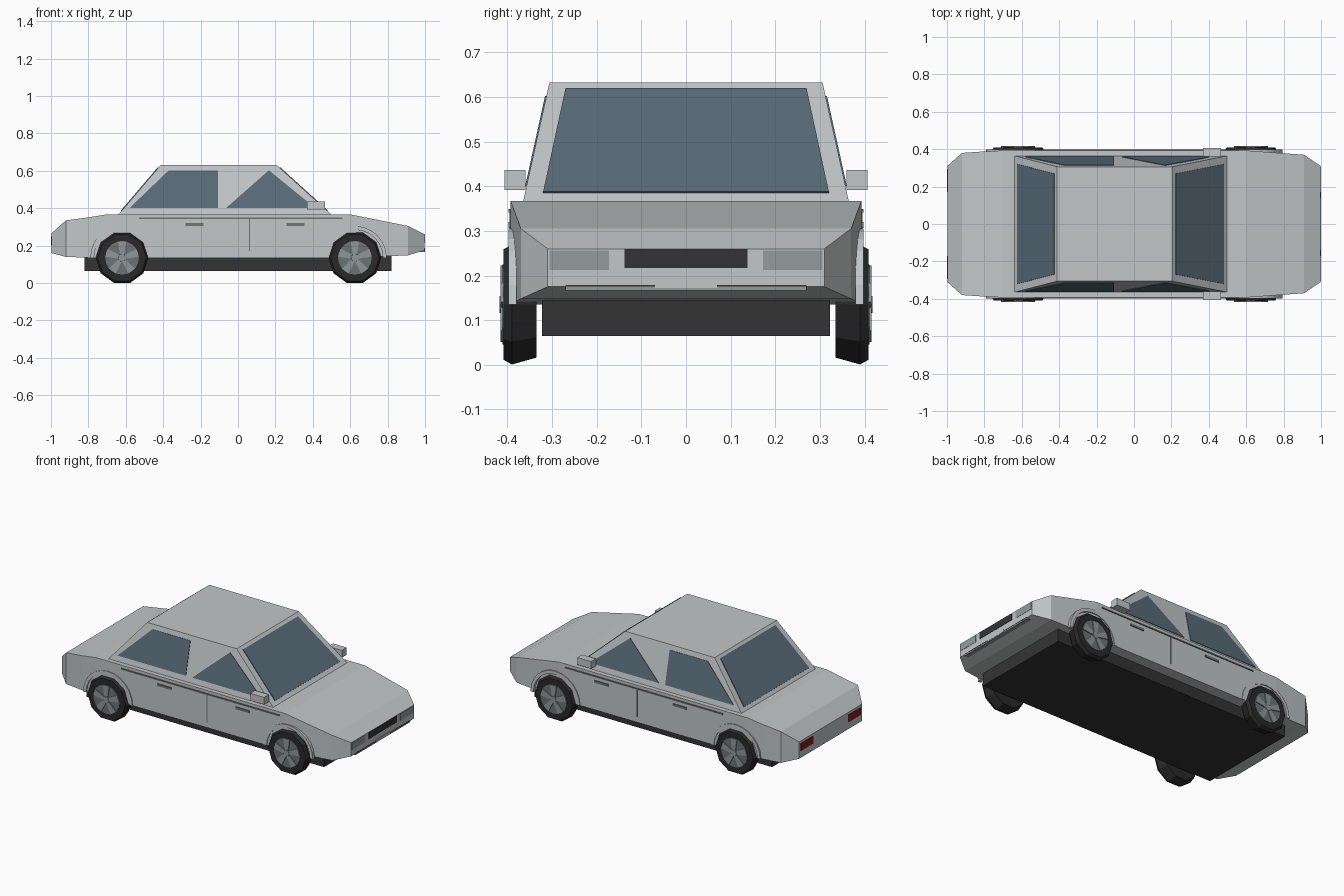
import bpy, bmesh, math
from mathutils import Vector

cube = bpy.data.objects.get("Cube")
if cube:
    bpy.data.objects.remove(cube, do_unlink=True)


def material(name, r, g, b):
    m = bpy.data.materials.new(name)
    m.use_nodes = True
    m.diffuse_color = (r, g, b, 1)
    m.node_tree.nodes["Principled BSDF"].inputs["Base Color"].default_value = (r, g, b, 1)
    return m


PAINT = material("silver paint", .54, .57, .57)
GLASS = material("blue grey glass", .10, .15, .19)
RUBBER = material("black rubber", .022, .022, .022)
DARK = material("dark plastic", .034, .034, .034)
RIM = material("rim grey", .15, .17, .17)
SPOKE = material("spoke grey", .28, .31, .31)
LAMP = material("headlight grey", .30, .33, .33)
TRIM = material("trim grey", .15, .18, .16)
RED = material("tail light red", .25, .012, .015)


def finish(name, bm, mat):
    bmesh.ops.recalc_face_normals(bm, faces=bm.faces)
    me = bpy.data.meshes.new(name)
    bm.to_mesh(me)
    bm.free()
    me.materials.append(mat)
    ob = bpy.data.objects.new(name, me)
    bpy.context.collection.objects.link(ob)
    return ob


def loft(name, rings, mat, closed=False):
    """Skin a list of equal rings of points; caps the ends unless closed."""
    bm = bmesh.new()
    vs = [[bm.verts.new(p) for p in ring] for ring in rings]
    n = len(vs[0])
    pairs = list(zip(vs, vs[1:])) + ([(vs[-1], vs[0])] if closed else [])
    for a, b in pairs:
        for i in range(n):
            j = (i + 1) % n
            bm.faces.new((a[i], a[j], b[j], b[i]))
    if not closed:
        bm.faces.new(vs[0])
        bm.faces.new(vs[-1])
    return finish(name, bm, mat)


def plate(name, pts, mat, push):
    """Thin prism: an outline pushed outwards (and sunk a little inwards)."""
    push = Vector(push)
    return loft(name, [[Vector(p) - push for p in pts], [Vector(p) + push for p in pts]], mat)


def box(name, x0, x1, y0, y1, z0, z1, mat):
    return loft(name, [[(x, y0, z0), (x, y1, z0), (x, y1, z1), (x, y0, z1)] for x in (x0, x1)], mat)


# Lower body: (x, half width, bottom, top)
stations = [(-.998, .31, .16, .265), (-.92, .38, .14, .335), (-.8, .388, .135, .351),
            (-.7, .393, .135, .367), (.6, .393, .135, .367), (.91, .37, .148, .305),
            (.998, .31, .175, .26)]
loft("body", [[(x, -w, b), (x, w, b), (x, w, t), (x, -w, t)] for x, w, b, t in stations], PAINT)
box("underbody", -.82, .82, -.323, .323, .065, .15, DARK)

# Cabin
BASE, ROOF = .365, .632


def lean(z, low, high):
    return low + (high - low) * (z - BASE) / (ROOF - BASE)


def cabin_ring(z):
    f, r, w = lean(z, .5, .205), lean(z, -.64, -.412), lean(z, .365, .306)
    return [(r, -w, z), (f, -w, z), (f, w, z), (r, w, z)]


loft("cabin", [cabin_ring(BASE), cabin_ring(ROOF)], PAINT)

# Windscreen and rear window
for name, low, high, push in (("windscreen", .5, .205, (.003, 0, .003)),
                              ("rear_window", -.64, -.412, (-.003, 0, .003))):
    pts = [(lean(z, low, high), y, z) for y, z in
           ((-.32, .385), (.32, .385), (.27, .617), (-.27, .617))]
    plate(name, pts, GLASS, push)

# Side windows, trim, handles, mirrors
rear_glass = [(-.58, .4), (-.108, .4), (-.108, .602), (-.37, .602)]
front_glass = [(-.064, .4), (.4, .4), (.37, .435), (.165, .602)]
for s, side in ((-1, "right"), (1, "left")):
    for name, outline in (("rear", rear_glass), ("front", front_glass)):
        pts = [(x, s * lean(z, .365, .306), z) for x, z in outline]
        plate(f"{side}_{name}_side_window", pts, GLASS, (0, s * .003, .0007))
    ys = sorted((s * .39, s * .398))
    box(f"{side}_waist_trim", -.53, .56, *ys, .341, .349, TRIM)
    box(f"{side}_door_gap", .06, .065, *sorted((s * .39, s * .395)), .17, .341, TRIM)
    for name, x in (("rear", -.28), ("front", .26)):
        box(f"{side}_{name}_handle", x, x + .095, *ys, .306, .32, TRIM)
    box(f"{side}_mirror", .37, .465, *sorted((s * .36, s * .407)), .392, .437, PAINT)

# Nose and tail details
box("grille", .99, 1, -.138, .138, .217, .259, DARK)
box("front_plate", .985, 1, -.07, .07, .172, .186, PAINT)
for s, side in ((-1, "right"), (1, "left")):
    box(f"{side}_headlight", .99, .9995, *sorted((s * .172, s * .306)), .213, .256, LAMP)
    box(f"{side}_bumper_gap", .985, .9995, *sorted((s * .07, s * .27)), .175, .179, DARK)
    box(f"{side}_tail_light", -1, -.99, *sorted((s * .17, s * .295)), .203, .25, RED)
box("front_bumper_strip", .97, .9985, -.27, .27, .167, .176, LAMP)

# Wheels and arches
HUB_Z = .135


def circle(cx, y, r, n, start):
    return [(cx + r * math.cos(start + math.tau * i / n), y,
             HUB_Z + r * math.sin(start + math.tau * i / n)) for i in range(n)]


tyre_profile = [(.335, .125), (.39, .141), (.409, .13), (.409, .09)]
for s, side in ((-1, "right"), (1, "left")):
    for end, cx in (("rear", -.62), ("front", .625)):
        label = f"{side}_{end}"
        loft(f"{label}_tyre", [circle(cx, s * y, r, 10, 0) for y, r in tyre_profile], RUBBER)
        loft(f"{label}_rim", [circle(cx, s * y, r, 20, 0) for y, r in ((.4, .09), (.411, .09))], RIM)
        loft(f"{label}_hub", [circle(cx, s * y, r, 10, 0) for y, r in ((.4, .024), (.418, .02))], SPOKE)
        # Five tapered spokes
        for k in range(5):
            a = math.pi / 2 + math.tau * k / 5
            u, v = Vector((math.cos(a), 0, math.sin(a))), Vector((-math.sin(a), 0, math.cos(a)))
            c = Vector((cx, s * .412, HUB_Z))
            pts = [c + u * d + v * w for d, w in ((.01, -.01), (.088, -.022), (.088, .022), (.01, .01))]
            plate(f"{label}_spoke_{k}", pts, SPOKE, (0, s * .004, 0))
        # Arch lip over the wheel
        rings = []
        for i in range(13):
            a = math.pi * i / 12
            rings.append([(cx + r * math.cos(a), s * y, HUB_Z + r * math.sin(a))
                          for r, y in ((.15, .38), (.15, .398), (.17, .398), (.17, .38))])
        loft(f"{label}_arch", rings, PAINT)
